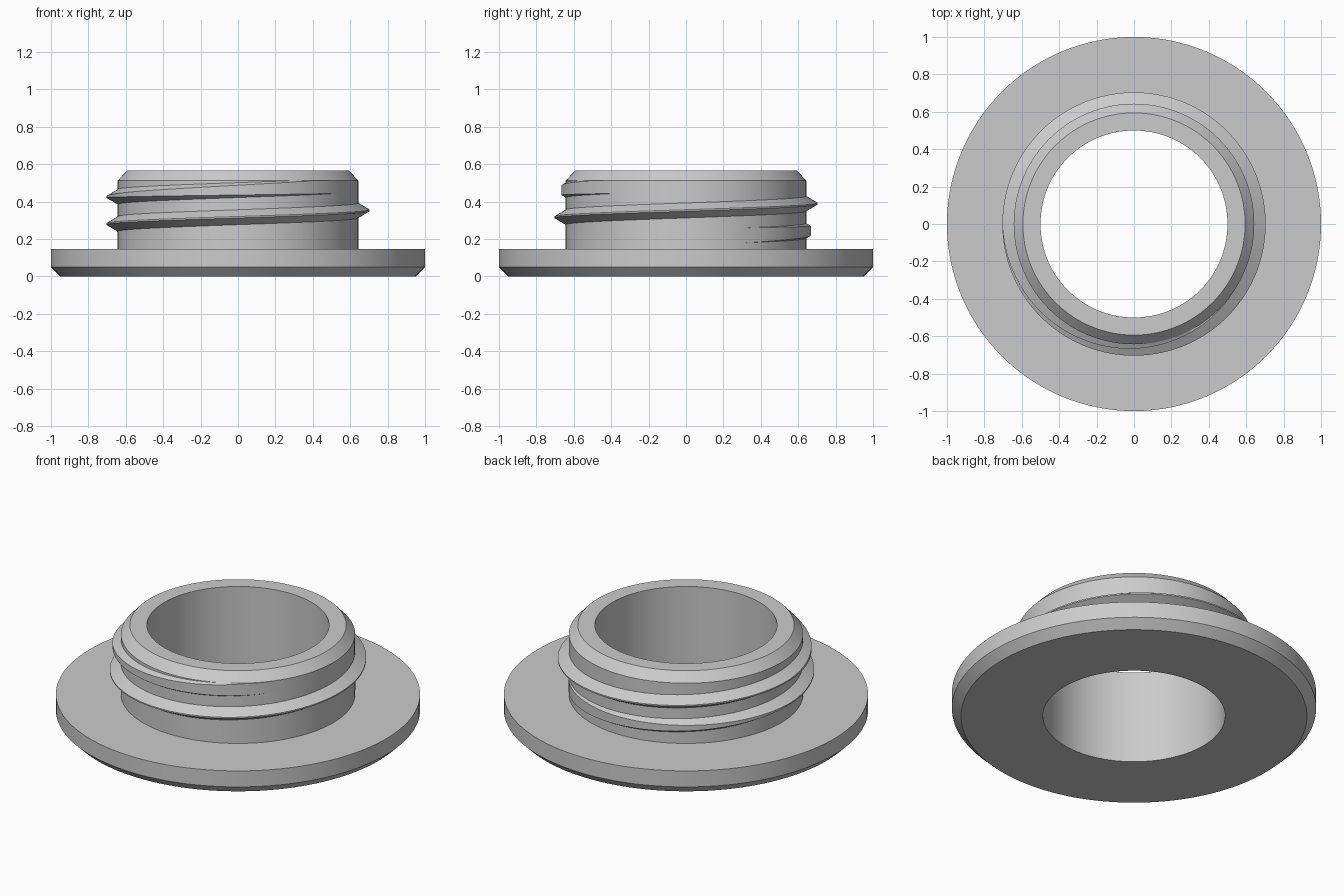
import bpy, bmesh
from math import cos, sin, tau, radians

if "Cube" in bpy.data.objects:
    bpy.data.objects.remove(bpy.data.objects["Cube"])

grey = bpy.data.materials.new("plain_grey")
grey.use_nodes = True
grey.diffuse_color = (0.6, 0.6, 0.6, 1)
grey.node_tree.nodes["Principled BSDF"].inputs["Base Color"].default_value = (0.6, 0.6, 0.6, 1)


def finish(name, bm):
    bmesh.ops.recalc_face_normals(bm, faces=bm.faces)
    mesh = bpy.data.meshes.new(name)
    bm.to_mesh(mesh)
    bm.free()
    mesh.materials.append(grey)
    obj = bpy.data.objects.new(name, mesh)
    bpy.context.collection.objects.link(obj)
    bpy.ops.object.select_all(action="DESELECT")
    bpy.context.view_layer.objects.active = obj
    obj.select_set(True)
    bpy.ops.object.shade_smooth_by_angle(angle=radians(25))
    return obj


def skin(bm, rings, closed):
    """Join successive cross-section rings with quads."""
    count = len(rings)
    for i in range(count if closed else count - 1):
        a, b = rings[i], rings[(i + 1) % count]
        for j in range(len(a)):
            k = (j + 1) % len(a)
            bm.faces.new((a[j], a[k], b[k], b[j]))


def section(bm, angle, points):
    return [bm.verts.new((r * cos(angle), r * sin(angle), z)) for r, z in points]


# Flange and neck as one turned ring
NECK, SHOULDER = 0.643, 0.512
profile = [(0.5, 0), (0.95, 0), (1, 0.05), (1, 0.147), (NECK, 0.147),
           (NECK, SHOULDER), (0.594, 0.565), (0.5, 0.565)]
SEGMENTS = 128
bm = bmesh.new()
skin(bm, [section(bm, tau * i / SEGMENTS, profile) for i in range(SEGMENTS)], True)
finish("flanged_neck", bm)

# Helical thread whose crest fades into the neck at both ends
START, END, FADE = 30, 687, 148
PITCH, DEPTH, HALF, CREST = 0.145, 0.061, 0.04, 0.004
STEPS = 240
bm = bmesh.new()
rings = []
for i in range(STEPS + 1):
    deg = START + (END - START) * i / STEPS
    rise = min(1, (deg - START) / FADE, (END - deg) / FADE)
    r = NECK + DEPTH * rise
    z = 0.28 + PITCH * (deg - 180) / 360
    tip = HALF - (HALF - CREST) * rise
    points = [(NECK - 0.02, z - HALF), (NECK, z - HALF), (r, z - tip),
              (r, z + tip), (NECK, z + HALF), (NECK - 0.02, z + HALF)]
    rings.append(section(bm, radians(deg), [(a, min(b, SHOULDER)) for a, b in points]))
skin(bm, rings, False)
bm.faces.new(rings[0])
bm.faces.new(rings[-1])
bmesh.ops.remove_doubles(bm, verts=bm.verts, dist=0.00001)
finish("screw_thread", bm)
